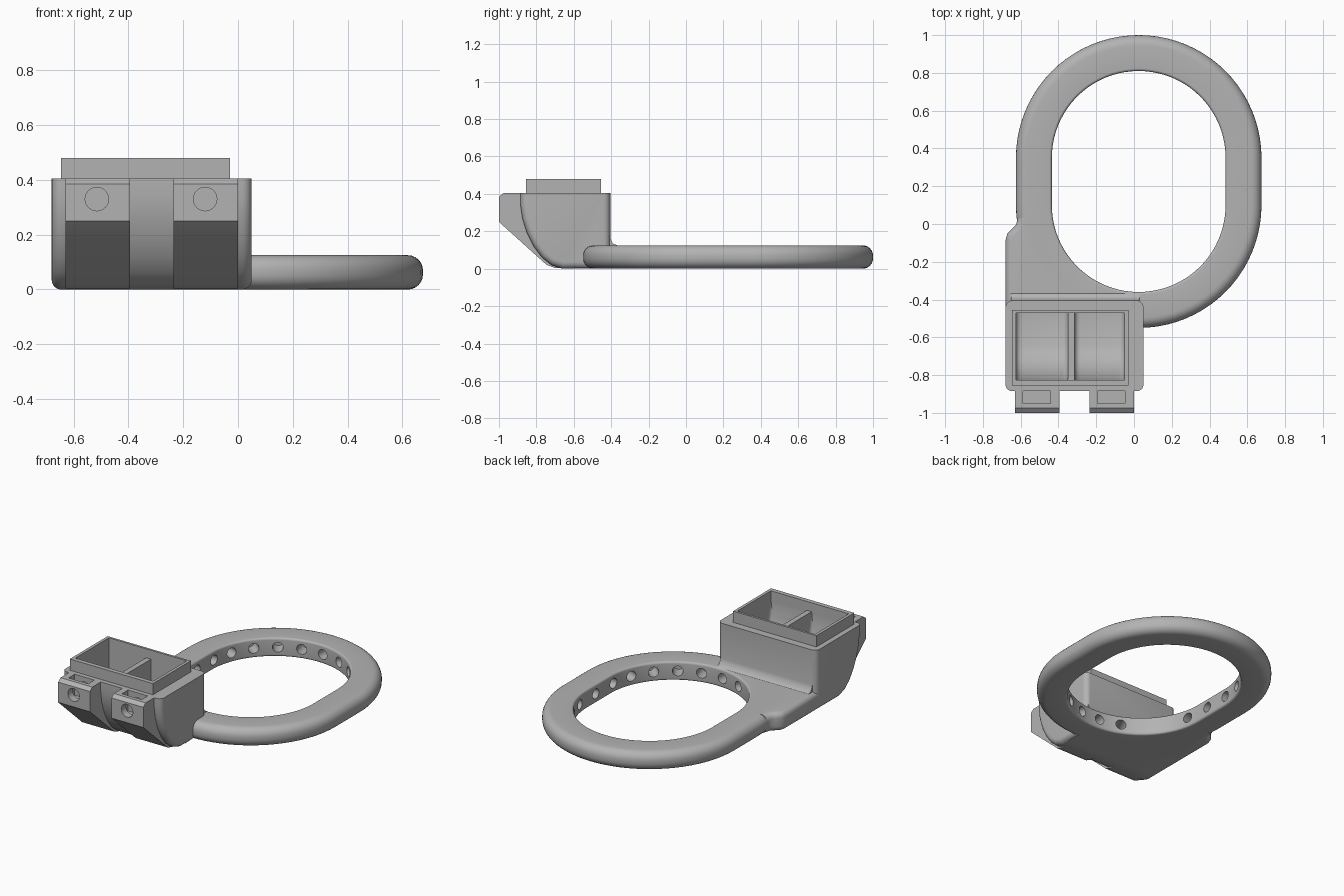
import bpy, bmesh
from math import sin, cos, pi, radians
from mathutils import Matrix, Vector

default = bpy.data.objects.get("Cube")
if default:
    bpy.data.objects.remove(default, do_unlink=True)

grey = bpy.data.materials.new("plain grey")
grey.use_nodes = True
grey.diffuse_color = (0.45, 0.45, 0.45, 1)
grey.node_tree.nodes["Principled BSDF"].inputs["Base Color"].default_value = (0.45, 0.45, 0.45, 1)

PLATE, TOP = 0.125, 0.405          # ring thickness, body height
CX, CY_LOW, CY_HIGH = 0.025, 0.10, 0.35
R_IN, R_OUT = 0.46, 0.65


def finish(name, bm):
    bmesh.ops.recalc_face_normals(bm, faces=bm.faces)
    mesh = bpy.data.meshes.new(name)
    bm.to_mesh(mesh)
    bm.free()
    mesh.materials.append(grey)
    obj = bpy.data.objects.new(name, mesh)
    bpy.context.collection.objects.link(obj)
    return obj


def prism(name, outline, lo, hi, axis="x", bevel=0, pick=None):
    """Extrude a 2D outline along an axis and round the picked edges."""
    def place(p, d):
        return (d, p[0], p[1]) if axis == "x" else (p[0], p[1], d)
    bm = bmesh.new()
    a = [bm.verts.new(place(p, lo)) for p in outline]
    b = [bm.verts.new(place(p, hi)) for p in outline]
    bm.faces.new(a)
    bm.faces.new(b)
    for i in range(len(a)):
        j = (i + 1) % len(a)
        bm.faces.new((a[i], a[j], b[j], b[i]))
    bmesh.ops.recalc_face_normals(bm, faces=bm.faces)
    if bevel:
        edges = [e for e in bm.edges if pick(e.verts[0].co, e.verts[1].co)]
        bmesh.ops.bevel(bm, geom=edges, offset=bevel, segments=5, profile=0.5,
                        affect="EDGES", clamp_overlap=True)
    return finish(name, bm)


def block(name, x0, x1, y0, y1, z0, z1):
    return prism(name, [(x0, y0), (x1, y0), (x1, y1), (x0, y1)], z0, z1, "z")


def combine(target, other, operation):
    mod = target.modifiers.new(operation.lower(), "BOOLEAN")
    mod.operation, mod.object, mod.solver = operation, other, "EXACT"
    bpy.context.view_layer.objects.active = target
    bpy.ops.object.modifier_apply(modifier=mod.name)
    bpy.data.objects.remove(other, do_unlink=True)


def side_edge(a, b):
    """Edges lying on an end cap, except along the top."""
    return abs(a.x - b.x) < 1e-5 and min(a.z, b.z) < TOP - 0.01


# Oval ring: rounded section swept round a stadium path
section = []
for r, z, rad, start in ((R_OUT, 0, 0.055, -90), (R_OUT, PLATE, 0.055, 0),
                         (R_IN, PLATE, 0.014, 90), (R_IN, 0, 0.014, 180)):
    cr = r - rad if r == R_OUT else r + rad
    cz = rad if z == 0 else z - rad
    for k in range(7):
        t = radians(start + 15 * k)
        section.append((cr + rad * cos(t), cz + rad * sin(t)))

bm = bmesh.new()
N = 40
loops = []
for cy, start in ((CY_HIGH, 0), (CY_LOW, pi)):
    for k in range(N + 1):
        t = start + pi * k / N
        loops.append([bm.verts.new((CX + r * cos(t), cy + r * sin(t), z)) for r, z in section])
for i, loop in enumerate(loops):
    nxt = loops[(i + 1) % len(loops)]
    for j in range(len(section)):
        k = (j + 1) % len(section)
        bm.faces.new((loop[j], nxt[j], nxt[k], loop[k]))
holder = finish("ring_holder", bm)

# Neck plate flaring from the ring to the container
neck = [(-0.68, -0.6), (-0.68, -0.085), (-0.67, -0.05), (-0.645, -0.025),
        (-0.625, -0.005), (-0.615, 0.03)]
neck += [(CX + 0.55 * cos(radians(t)), CY_LOW + 0.55 * sin(radians(t))) for t in range(186, 271, 12)]
neck += [(0.03, -0.6)]
combine(holder, prism("neck_plate", neck, 0, PLATE, "z", 0.035,
                      lambda a, b: abs(a.z - b.z) < 1e-5 and max(a.x, b.x) < -0.61), "UNION")

# Container body with a curved front underside
body = [(-0.885, TOP), (-0.885, 0.34), (-0.875, 0.27), (-0.85, 0.19), (-0.815, 0.12),
        (-0.77, 0.06), (-0.72, 0.02), (-0.66, 0), (-0.405, 0), (-0.405, TOP)]
combine(holder, prism("container", body, -0.68, 0.05, "x", 0.035, side_edge), "UNION")

# Small fillet where the back wall meets the plate
fillet = [(-0.43, 0.10), (-0.36, 0.115), (-0.37, 0.126), (-0.388, 0.133),
          (-0.399, 0.147), (-0.406, 0.175), (-0.43, 0.175)]
combine(holder, prism("back_fillet", fillet, -0.65, 0.03), "UNION")

# Raised lip on the container
combine(holder, block("lip", -0.645, -0.03, -0.855, -0.455, 0.3, 0.48), "UNION")

# Two clamp lugs on the front
lug = [(-1, 0.25), (-1, 0.385), (-0.975, TOP), (-0.8, TOP), (-0.6, 0.1),
       (-0.66, 0.003), (-0.70, 0.004), (-0.745, 0.02)]
for x0, x1 in ((-0.63, -0.395), (-0.235, 0)):
    combine(holder, prism("lug", lug, x0, x1), "UNION")

# Two compartments with a low divider
floor = [(-0.825, 0.5), (-0.825, 0.32), (-0.805, 0.23), (-0.765, 0.15), (-0.71, 0.09),
         (-0.64, 0.06), (-0.47, 0.06), (-0.47, 0.5)]
for x0, x1 in ((-0.625, -0.35), (-0.315, -0.05)):
    combine(holder, prism("compartment", floor, x0, x1, "x", 0.03,
                          lambda a, b: side_edge(a, b) and max(a.z, b.z) < 0.33), "DIFFERENCE")
combine(holder, block("divider_gap", -0.625, -0.05, -0.825, -0.47, 0.42, 0.52), "DIFFERENCE")


def pegs(name, radius, depth, spots):
    """Cylinders given by centre and direction."""
    bm = bmesh.new()
    for centre, direction in spots:
        turn = Vector(direction).to_track_quat("Z", "Y").to_matrix().to_4x4()
        bmesh.ops.create_cone(bm, cap_ends=True, segments=24, radius1=radius, radius2=radius,
                              depth=depth, matrix=Matrix.Translation(centre) @ turn)
    return finish(name, bm)


# Nut slots and screw holes in the lugs
for x in (-0.515, -0.12):
    combine(holder, block("nut_slot", x - 0.073, x + 0.073, -0.95, -0.885, 0.265, 0.5), "DIFFERENCE")
combine(holder, pegs("screw_holes", 0.043, 0.17,
                     [((x, -0.945, 0.33), (0, 1, 0)) for x in (-0.515, -0.12)]), "DIFFERENCE")

# Row of holes round the inner wall of the ring
stations = [(11.5 + 18.5 * i, CY_HIGH) for i in range(10)]
stations += [(246 + 18.5 * i, CY_LOW) for i in range(7)]
stations += [(180, 0.19), (0, 0.26), (191, CY_LOW)]
spots = []
for angle, cy in stations:
    c, s = cos(radians(angle)), sin(radians(angle))
    spots.append(((CX + 0.49 * c, cy + 0.49 * s, 0.063), (c, s, 0)))
combine(holder, pegs("ring_holes", 0.033, 0.13, spots), "DIFFERENCE")

# Smooth the curves, keep the corners sharp
bpy.ops.object.select_all(action="DESELECT")
holder.select_set(True)
bpy.context.view_layer.objects.active = holder
bpy.ops.object.shade_smooth_by_angle(angle=radians(30))
